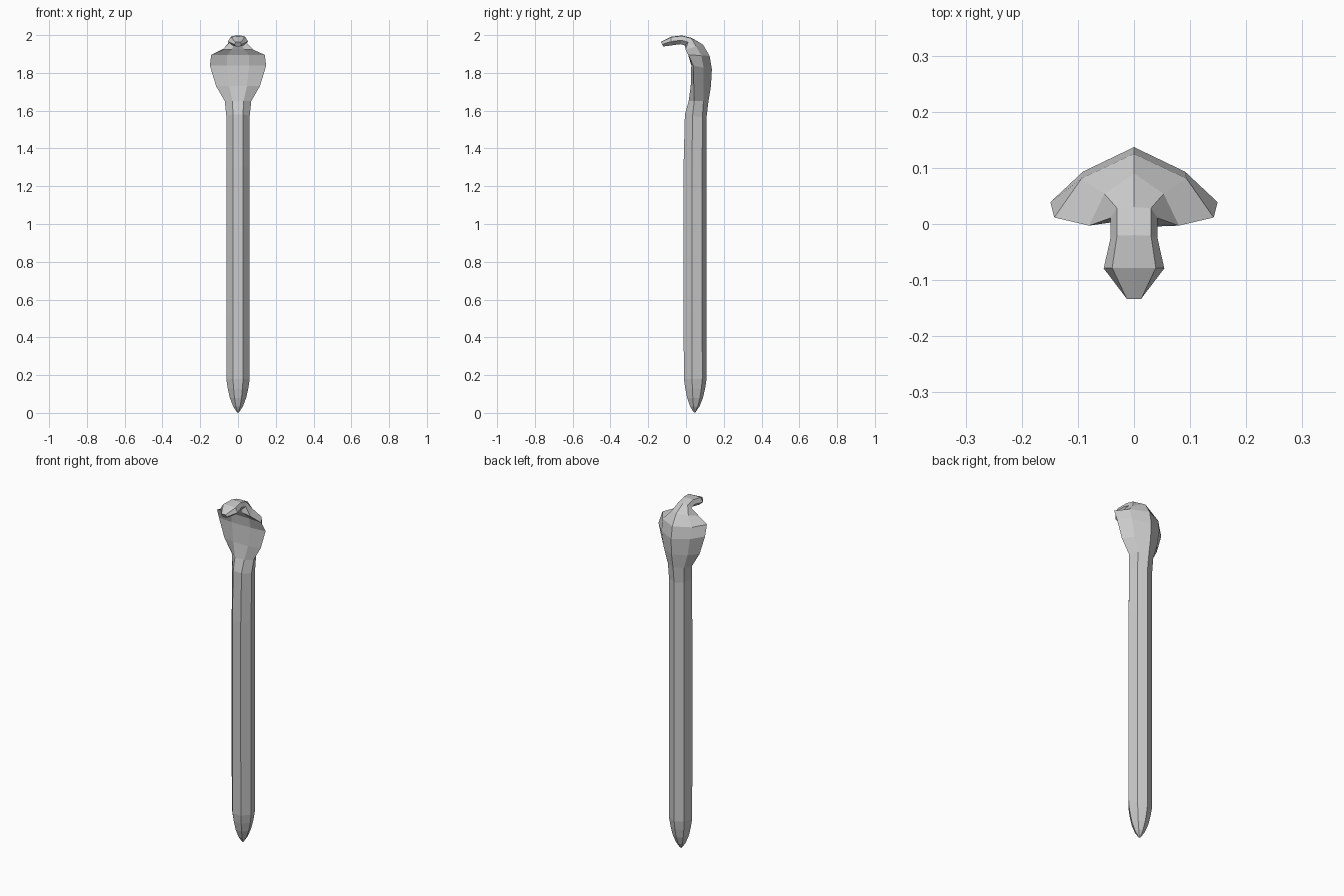
import bpy, bmesh

# Seven-sided cross-section: (along back->front, half-width factor) for back shoulder, side, front
ROUND = ((0.19, 0.78), (0.64, 1.0), (1.0, 0.43))
HOOD = ((0.40, 0.61), (0.90, 1.0), (1.0, 0.40))
RIM = ((0.42, 0.66), (1.08, 1.0), (1.0, 0.40))
HEAD = ((0.05, 0.72), (0.55, 1.0), (1.0, 0.55))


def mix(a, b, f):
    return tuple((p[0] + (q[0] - p[0]) * f, p[1] + (q[1] - p[1]) * f) for p, q in zip(a, b))


# Rings: back y, back z, front y, front z, half-width, section
rings = []
for z, s in ((0.005, 0.1), (0.035, 0.42), (0.08, 0.7), (0.13, 0.88), (0.18, 1.0)):  # pointed tail
    rings.append((0.045 + 0.064 * s, z, 0.045 - 0.056 * s, z, 0.062 * s, ROUND))
for z in (0.5, 0.9, 1.3):                                                      # straight body
    rings.append((0.109, z, -0.013, z, 0.062, ROUND))
rings += [
    (0.108, 1.56, -0.006, 1.58, 0.062, ROUND),
    (0.119, 1.65, 0.014, 1.65, 0.070, mix(ROUND, HOOD, 0.3)),
    (0.132, 1.73, 0.025, 1.73, 0.116, mix(ROUND, HOOD, 0.8)),                    # flared hood
    (0.137, 1.82, 0.028, 1.84, 0.149, HOOD),
    (0.125, 1.89, 0.020, 1.895, 0.142, RIM),
    (0.090, 1.95, 0.004, 1.925, 0.080, RIM),
    (0.030, 1.985, -0.005, 1.945, 0.042, HEAD),                                  # neck bend
    (-0.020, 1.998, -0.030, 1.952, 0.042, HEAD),
    (-0.078, 1.992, -0.080, 1.945, 0.054, HEAD),                                 # head
    (-0.134, 1.964, -0.120, 1.940, 0.018, HEAD),                                 # snout
]

bm = bmesh.new()
loops = []
for yb, zb, yf, zf, w, sec in rings:
    pts = [(w * f, t) for t, f in sec]
    pts = [(0, 0)] + pts + [(-x, t) for x, t in reversed(pts)]
    loops.append([bm.verts.new((x, yb + (yf - yb) * t, zb + (zf - zb) * t)) for x, t in pts])
for a, b in zip(loops, loops[1:]):
    for i in range(7):
        j = (i + 1) % 7
        bm.faces.new((a[i], a[j], b[j], b[i]))
# Tail point and snout cap
tip = bm.verts.new((0, 0.045, 0))
for i in range(7):
    bm.faces.new((tip, loops[0][(i + 1) % 7], loops[0][i]))
bm.faces.new(loops[-1])
bmesh.ops.recalc_face_normals(bm, faces=bm.faces)
me = bpy.data.meshes.new("hooded_snake")
bm.to_mesh(me)
bm.free()
bpy.context.collection.objects.link(bpy.data.objects.new("hooded_snake", me))
